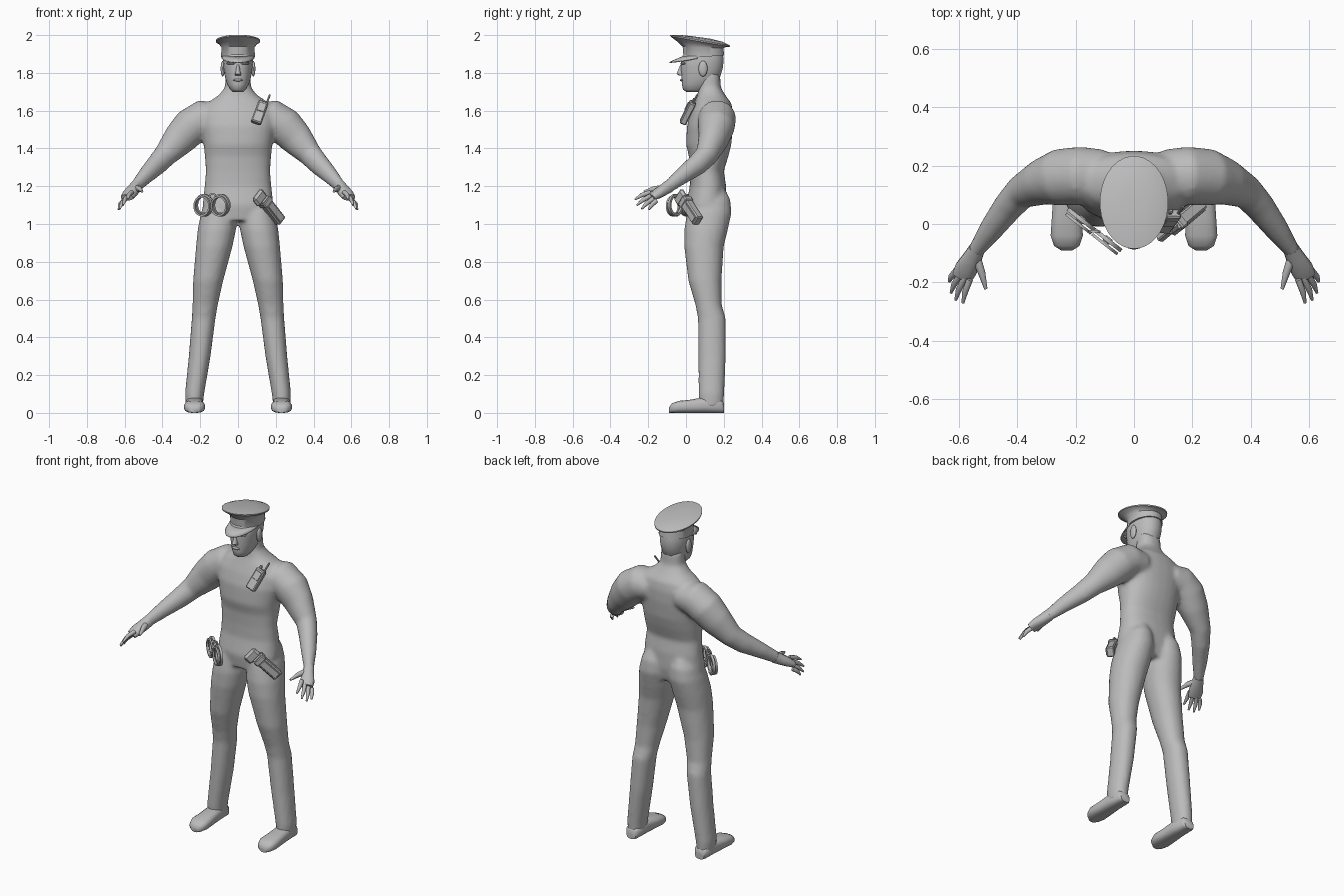
import bpy, bmesh, math
from mathutils import Vector, Matrix

cube = bpy.data.objects.get("Cube")
if cube:
    bpy.data.objects.remove(cube, do_unlink=True)

grey = bpy.data.materials.new("plain grey")
grey.use_nodes = True
grey.diffuse_color = (0.5, 0.5, 0.5, 1)
shader = next(n for n in grey.node_tree.nodes if n.type == 'BSDF_PRINCIPLED')
shader.inputs["Base Color"].default_value = grey.diffuse_color


def finish(bm, name, angle=40):
    """Turn a bmesh into a shaded object."""
    bmesh.ops.recalc_face_normals(bm, faces=bm.faces)
    mesh = bpy.data.meshes.new(name)
    bm.to_mesh(mesh)
    bm.free()
    mesh.materials.append(grey)
    ob = bpy.data.objects.new(name, mesh)
    bpy.context.collection.objects.link(ob)
    bpy.ops.object.select_all(action='DESELECT')
    ob.select_set(True)
    bpy.context.view_layer.objects.active = ob
    bpy.ops.object.shade_smooth_by_angle(angle=math.radians(angle))
    return ob


def loft(bm, rings, sides=20, power=2.0, flip=1):
    """Skin a list of (centre, u axis, v axis) rounded sections."""
    def bend(c):
        return math.copysign(abs(c) ** (2 / power), c)
    loops = []
    for centre, u, v in rings:
        loop = []
        for i in range(sides):
            a = math.tau * (i + 0.5) / sides
            p = Vector(centre) + Vector(u) * bend(math.cos(a)) + Vector(v) * bend(math.sin(a))
            loop.append(bm.verts.new((p.x * flip, p.y, p.z)))
        loops.append(loop)
    for a, b in zip(loops, loops[1:]):
        for i in range(sides):
            j = (i + 1) % sides
            bm.faces.new((a[i], a[j], b[j], b[i]))
    bm.faces.new(loops[0])
    bm.faces.new(loops[-1])


def stack(rows):
    """Level sections from rows of height, half width, front y, back y, centre x."""
    return [((r[4] if len(r) > 4 else 0, (r[2] + r[3]) / 2, r[0]),
             (r[1], 0, 0), (0, (r[3] - r[2]) / 2, 0)) for r in rows]


def limb(rows):
    """Sections square to a path, from rows of x, y, z, level radius, upright radius."""
    pts = [Vector(r[:3]) for r in rows]
    rings = []
    for i, r in enumerate(rows):
        t = (pts[min(i + 1, len(pts) - 1)] - pts[max(i - 1, 0)]).normalized()
        u = t.cross(Vector((0, 0, 1))).normalized()
        rings.append((pts[i], u * r[3], u.cross(t) * r[4]))
    return rings


def ball(bm, centre, size, segments=12):
    bmesh.ops.create_uvsphere(bm, u_segments=segments, v_segments=8, radius=1,
                              matrix=Matrix.Translation(centre) @ Matrix.Diagonal((*size, 1)))


def block(bm, centre, size, up, out, shift=(0, 0, 0), bevel=0.006):
    """Bevelled box whose z runs along up and y along out."""
    z = Vector(up).normalized()
    x = Vector(out).cross(z).normalized()
    rot = Matrix((x, z.cross(x), z)).transposed().to_4x4()
    m = Matrix.Translation(centre) @ rot @ Matrix.Translation(shift) @ Matrix.Diagonal((*size, 1))
    verts = bmesh.ops.create_cube(bm, size=1, matrix=m)["verts"]
    edges = list({e for v in verts for e in v.link_edges})
    bmesh.ops.bevel(bm, geom=edges, offset=bevel, segments=1, affect='EDGES')


# Body: torso, legs and arms blended into one skin
torso = [(1.02, .15, .01, .2), (1.1, .188, 0, .215), (1.2, .177, .02, .213), (1.28, .17, .02, .2),
         (1.36, .176, .015, .225), (1.42, .182, 0, .24), (1.52, .2, .005, .25), (1.59, .2, .025, .25),
         (1.64, .165, .045, .24), (1.68, .105, .06, .21), (1.72, .07, .065, .185), (1.8, .065, .07, .18)]
leg = [(.03, .045, .07, .198, .232), (.1, .051, .066, .203, .23), (.3, .058, .065, .211, .203),
       (.5, .063, .063, .211, .182), (.57, .067, .05, .19, .174), (.7, .08, .012, .188, .158),
       (.88, .097, -.01, .2, .126), (.97, .102, -.01, .222, .112), (1.06, .096, .005, .242, .1),
       (1.13, .08, .03, .235, .095), (1.18, .05, .06, .21, .09)]
arm = [(.1, .165, 1.56, .09, .08), (.18, .165, 1.56, .1, .1), (.25, .16, 1.515, .098, .1),
       (.31, .145, 1.45, .08, .09), (.385, .11, 1.365, .058, .064), (.43, .06, 1.315, .052, .058),
       (.49, -.02, 1.255, .042, .045), (.54, -.09, 1.2, .028, .034), (.55, -.105, 1.19, .026, .034)]
bm = bmesh.new()
loft(bm, stack(torso), 28, 2.3)
for side in (1, -1):
    loft(bm, stack(leg), 20, 2.1, side)
    loft(bm, limb(arm), 20, 2, side)
body = finish(bm, "body")
remesh = body.modifiers.new("blend", 'REMESH')
remesh.mode = 'VOXEL'
remesh.voxel_size = 0.012
remesh.use_smooth_shade = True
relax = body.modifiers.new("relax", 'SMOOTH')
relax.iterations = 5

# Hands and feet
fingers = [(.585, -.27, 1.13), (.61, -.26, 1.1), (.626, -.235, 1.08), (.632, -.197, 1.077)]
knuckles = [Vector((.562, -.19, 1.168)), Vector((.607, -.158, 1.122))]
palm = [(.537, -.085, 1.203, .028, .034), (.555, -.12, 1.18, .034, .03),
        (.575, -.155, 1.158, .04, .026), (.588, -.182, 1.14, .036, .018)]
shoe = [(.2, .03, .028), (.185, .042, .036), (.1, .047, .042), (.02, .052, .035),
        (-.04, .056, .032), (-.075, .044, .025), (-.09, .02, .015)]
for side, label in ((1, "left"), (-1, "right")):
    bm = bmesh.new()
    loft(bm, limb(palm), 12, 2.3, side)
    for i, tip in enumerate(fingers):
        root, tip = knuckles[0].lerp(knuckles[1], i / 3), Vector(tip)
        mid = root.lerp(tip, 0.55) + Vector((.004, 0, .006))
        loft(bm, limb([(*root, .012, .013), (*mid, .011, .012), (*tip, .005, .005)]), 8, 2, side)
    loft(bm, limb([(.543, -.105, 1.19, .018, .02), (.522, -.165, 1.187, .014, .015),
                   (.507, -.222, 1.172, .006, .006)]), 8, 2, side)
    finish(bm, label + "_hand", 60)
    bm = bmesh.new()
    loft(bm, [((.23, y, rz), (rx, 0, 0), (0, 0, rz)) for y, rx, rz in shoe], 16, 2.8, side)
    finish(bm, label + "_shoe", 50)

# Head with nose, lips, brow and ears
bm = bmesh.new()
loft(bm, stack([(1.7, .03, 0, .09), (1.712, .042, -.017, .11), (1.74, .058, -.022, .15),
                (1.78, .07, -.024, .182), (1.83, .077, -.028, .197), (1.88, .081, -.025, .2),
                (1.92, .07, 0, .19)]), 24, 2.2)
loft(bm, stack([(1.785, .016, -.036, 0), (1.795, .018, -.052, 0), (1.81, .012, -.046, 0),
                (1.845, .008, -.03, 0)]), 8)
ball(bm, (0, -.022, 1.762), (.026, .011, .007))
for side in (1, -1):
    ball(bm, (side * .035, -.015, 1.85), (.028, .015, .007))
    ball(bm, (side * .081, .09, 1.822), (.011, .024, .042))
finish(bm, "head", 60)

# Cap with a flared, tilted crown
bm = bmesh.new()
cap = [(.095, 1.885, .09, .108, .008), (.09, 1.935, .088, .108, -.004), (.082, 1.953, .1, .132, -.015),
       (.074, 1.966, .117, .158, -.028), (.074, 1.973, .117, .159, -.028),
       (.076, 1.983, .09, .12, -.019), (.078, 1.988, .04, .05, -.007)]
loft(bm, [((0, y, z), (rx, 0, 0), (0, ry, tilt)) for y, z, rx, ry, tilt in cap], 32)
finish(bm, "cap")

# Visor
bm = bmesh.new()
rows = []
for i in range(13):
    a = math.radians(-78 + 13 * i)
    s, c = math.sin(a), math.cos(a)
    rows.append([bm.verts.new((.089 * s, .095 - .105 * c - .078 * k * c, 1.892 - .034 * k * c ** .5))
                 for k in (0, .5, 1)])
for a, b in zip(rows, rows[1:]):
    for k in range(2):
        bm.faces.new((a[k], a[k + 1], b[k + 1], b[k]))
visor = finish(bm, "visor")
visor.modifiers.new("thickness", 'SOLIDIFY').thickness = 0.006

# Chest radio with a knob, speaker plate and antenna
up, out, spot = (.042, .058, .115), (.1, -1, .4), (.115, .01, 1.59)
bm = bmesh.new()
block(bm, spot, (.056, .036, .13), up, out)
block(bm, spot, (.042, .006, .05), up, out, (0, .019, .025), .002)
block(bm, spot, (.014, .014, .02), up, out, (.014, 0, .072), .003)
block(bm, spot, (.01, .01, .07), up, out, (-.018, 0, .085), .003)
finish(bm, "radio", 25)

# Holster with a flap, pistol grip and belt loop
up, out, spot = (-.125, -.105, .16), (.62, -.75, 0), (.162, .012, 1.095)
bm = bmesh.new()
block(bm, spot, (.058, .044, .17), up, out, (0, 0, -.03))
block(bm, spot, (.068, .052, .035), up, out, (0, 0, .03))
block(bm, spot, (.038, .006, .12), up, out, (0, .024, -.045), .002)
block(bm, spot, (.085, .03, .06), up, out, (.012, 0, .075), .012)
block(bm, spot, (.04, .04, .06), up, out, (0, -.035, .02))
finish(bm, "holster", 25)

# Handcuffs: two flat rings, a chain link and a lock on each
bm = bmesh.new()


def hoop(centre, radius, thick, turn, sections=24):
    """Closed ring standing upright, facing the turn angle."""
    side = Vector((math.cos(turn), math.sin(turn), 0))
    axis = Vector((-side.y, side.x, 0))
    loops = []
    for i in range(sections):
        a = math.tau * i / sections
        d = side * math.cos(a) + Vector((0, 0, math.sin(a)))
        loops.append([bm.verts.new(Vector(centre) + d * (radius + p * thick) + axis * q * thick)
                      for p, q in ((1, 1), (-1, 1), (-1, -1), (1, -1))])
    for i, a in enumerate(loops):
        b = loops[(i + 1) % sections]
        for k in range(4):
            bm.faces.new((a[k], a[k - 1], b[k - 1], b[k]))


turn = math.radians(-38)
for x, y in ((-.09, -.055), (-.18, .015)):
    hoop((x, y, 1.1), .052, .007, turn)
    hoop((x - .01, y - .014, 1.095), .05, .005, turn)
    block(bm, (x, y, 1.05), (.035, .022, .022), (0, 0, 1), (-.62, -.78, 0))
hoop((-.135, -.025, 1.145), .016, .004, turn + .6, 12)
finish(bm, "handcuffs", 30)
